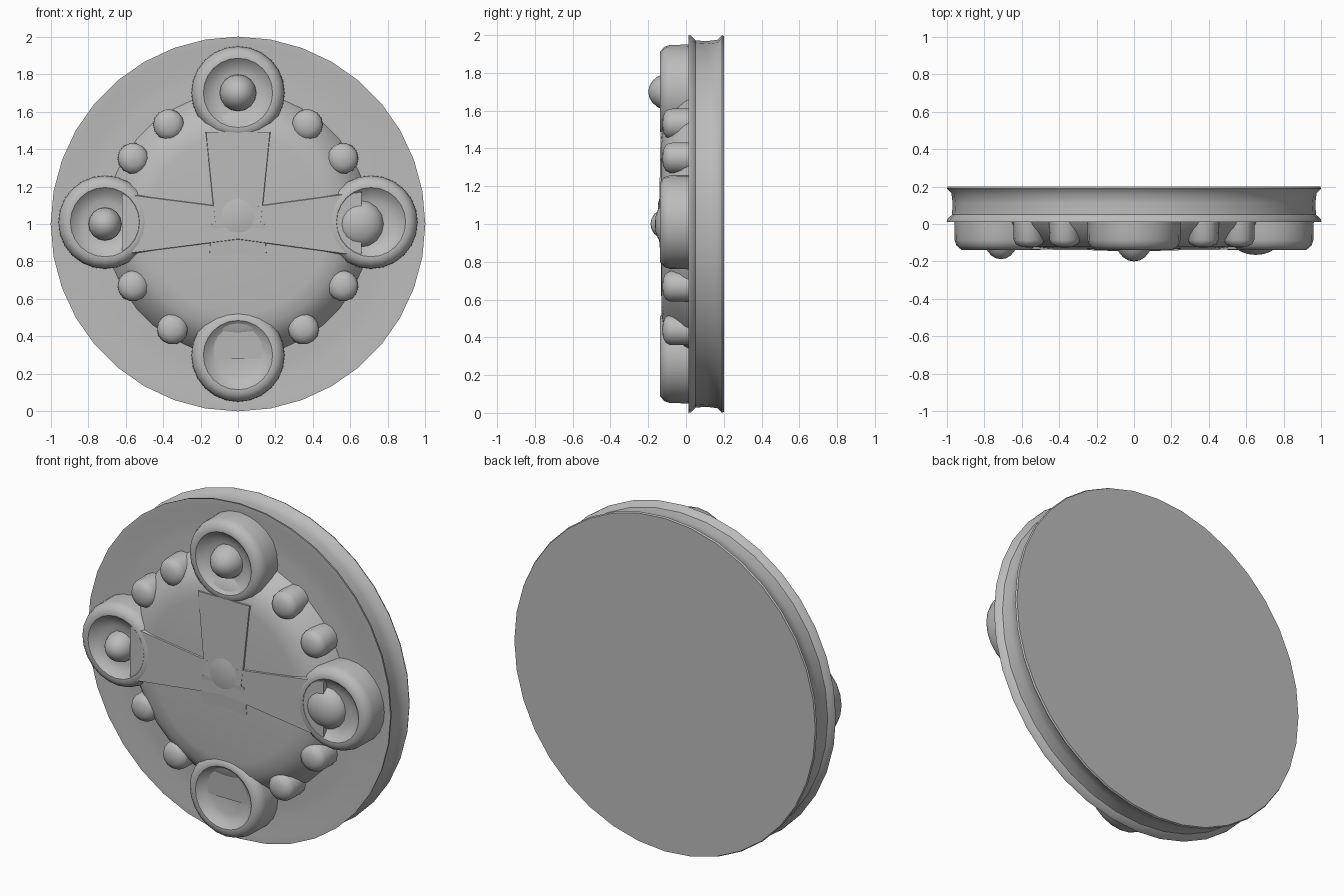
import bpy, bmesh, math
from mathutils import Vector

if "Cube" in bpy.data.objects:
    bpy.data.objects.remove(bpy.data.objects["Cube"])

stone = bpy.data.materials.new("grey stone")
stone.diffuse_color = (0.5, 0.5, 0.5, 1)
stone.use_nodes = True
stone.node_tree.nodes["Principled BSDF"].inputs["Base Color"].default_value = stone.diffuse_color


def finish(name, bm, angle=40):
    bmesh.ops.remove_doubles(bm, verts=bm.verts, dist=1e-5)
    bmesh.ops.recalc_face_normals(bm, faces=bm.faces)
    mesh = bpy.data.meshes.new(name)
    bm.to_mesh(mesh)
    bm.free()
    ob = bpy.data.objects.new(name, mesh)
    bpy.context.collection.objects.link(ob)
    mesh.materials.append(stone)
    bpy.ops.object.select_all(action='DESELECT')
    ob.select_set(True)
    bpy.context.view_layer.objects.active = ob
    bpy.ops.object.shade_smooth_by_angle(angle=math.radians(angle))
    return ob


def lathe(name, profile, x=0, z=1, segs=24, angle=40):
    """Spin (radius, y) points around a front-to-back axis through (x, z)."""
    bm = bmesh.new()
    vs = [bm.verts.new((x + r, y, z)) for r, y in profile]
    es = [bm.edges.new(p) for p in zip(vs, vs[1:])]
    bmesh.ops.spin(bm, geom=vs + es, cent=(x, 0, z), axis=(0, 1, 0),
                   angle=2 * math.pi, steps=segs, use_merge=True)
    return finish(name, bm, angle)


def arm(name, direction, start, end, w0, w1, y0, y1):
    """Tapered raised bar running outward from the middle, with sloped sides."""
    d = Vector((direction[0], 0, direction[1]))
    side = Vector((d.z, 0, -d.x))
    bm = bmesh.new()
    rings = []
    for y, extra in ((0.0, 0.05), (y0, 0)):
        pts = []
        for along, w, yy in ((start, -w0, y), (end, -w1, y), (end, w1, y), (start, w0, y)):
            if extra == 0 and along == end:
                yy = y1
            p = d * along + side * (w + math.copysign(extra, w)) + Vector((0, yy, 1))
            pts.append(bm.verts.new(p))
        rings.append(pts)
    bm.faces.new(rings[0])
    bm.faces.new(rings[1])
    for i in range(4):
        j = (i + 1) % 4
        bm.faces.new((rings[0][i], rings[0][j], rings[1][j], rings[1][i]))
    return finish(name, bm)


# Backing disc with a grooved edge and slightly dished front
lathe("backing_disc", [(0, 0.2), (0.995, 0.2), (1.0, 0.19), (0.975, 0.165), (0.968, 0.11),
                       (0.972, 0.05), (0.998, 0.025), (1.0, 0.012), (0.96, 0.012),
                       (0.86, 0.025), (0.78, 0.02), (0, 0.02)], segs=36)

# Raised middle plate
lathe("middle_plate", [(0.71, 0.03), (0.69, -0.01), (0.62, -0.085), (0.56, -0.12),
                       (0.48, -0.13), (0, -0.135)], segs=36)

# Four round lobes with a hollow inside a raised ring
lobe = [(0.25, 0.03), (0.248, -0.085), (0.238, -0.115), (0.21, -0.138), (0.185, -0.138),
        (0.155, -0.11), (0.11, -0.095), (0, -0.09)]
lobes = {"top": (0, 1.70), "bottom": (0, 0.30), "left": (-0.71, 1.01), "right": (0.71, 1.01)}
for label, (x, z) in lobes.items():
    lathe(label + "_lobe", lobe, x, z, 24)


# Knobs sitting in the hollows
def knob(name, x, z, r, tip):
    base = -0.08
    pts = [(r * math.cos(a), base + (tip - base) * math.sin(a))
           for a in (math.pi / 2 * i / 5 for i in range(6))]
    pts[-1] = (0, tip)
    lathe(name, pts, x, z, 16, 60)


knob("top_knob", 0, 1.70, 0.10, -0.20)
knob("left_knob", -0.71, 1.0, 0.09, -0.188)
knob("right_knob", 0.65, 1.0, 0.13, -0.165)

# Cross arms joining the lobes to the middle
arm("bottom_arm", (0, -1), 0, 0.72, 0.14, 0.19, -0.143, -0.10)
arm("top_arm", (0, 1), 0, 0.49, 0.12, 0.17, -0.143, -0.135)
arm("left_arm", (-1, 0), 0, 0.62, 0.08, 0.16, -0.143, -0.135)
arm("right_arm", (1, 0), 0, 0.66, 0.08, 0.17, -0.143, -0.135)

# Small relief boss at the crossing
lathe("centre_boss", [(0.12, -0.135), (0.07, -0.147), (0, -0.15)], 0, 1.04, 12, 60)

# Small round studs around the plate
stud = [(0.084, 0.03), (0.082, -0.085), (0.07, -0.108), (0.04, -0.122), (0, -0.127)]
for sx in (-1, 1):
    for i, (x, z) in enumerate(((0.37, 1.53), (0.56, 1.35), (0.56, 0.67), (0.35, 0.44))):
        lathe(f"stud_{'left' if sx < 0 else 'right'}_{i}", stud, sx * x, z, 14)
